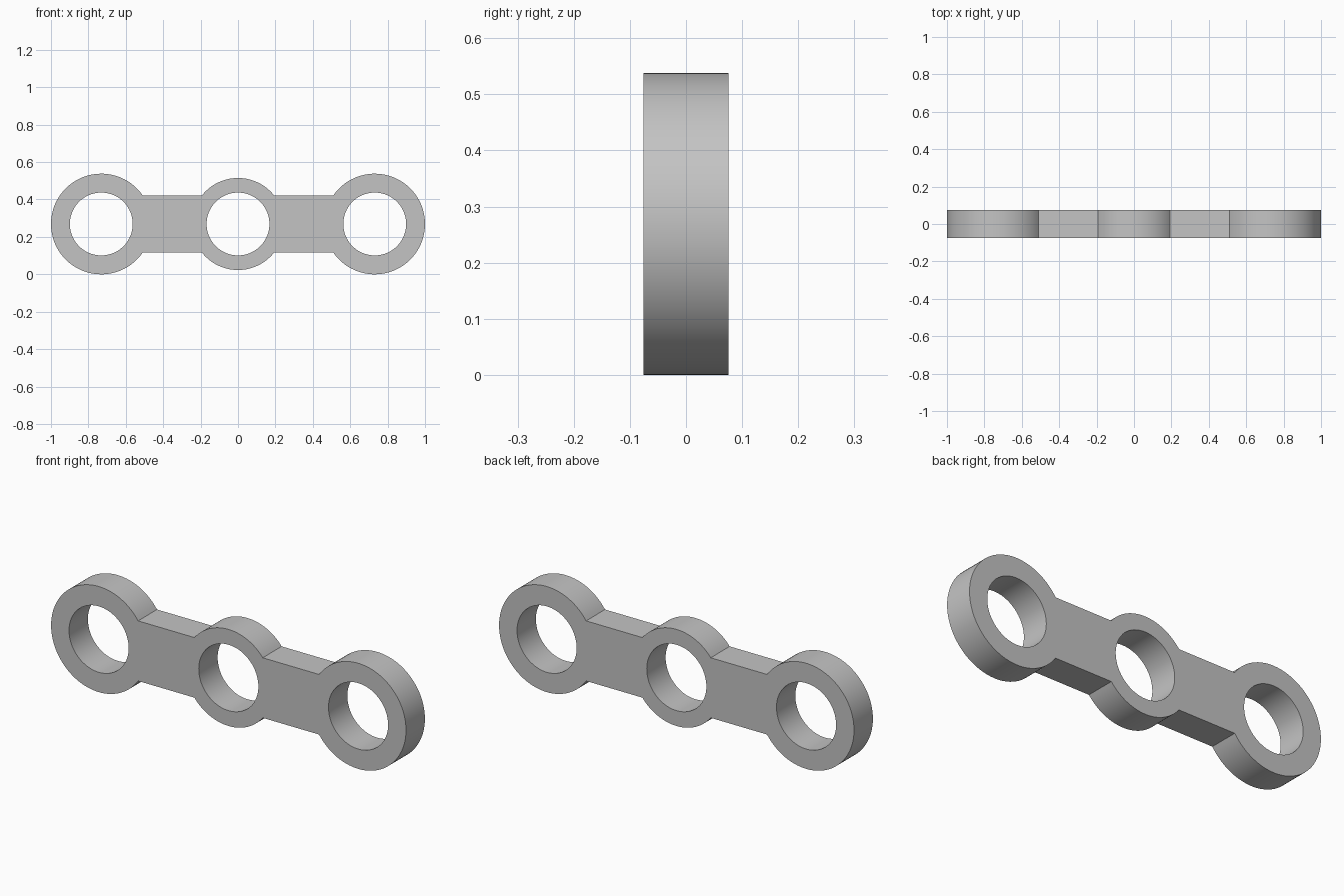
import bpy
import bmesh
from math import asin, cos, sin, pi

END_X, END_R = 0.731, 0.269      # outer rings
MID_R = 0.246                    # centre ring
HOLE_R = 0.168
BAR_HALF = 0.153                 # half height of the connecting bars
DEPTH = 0.152

cube = bpy.data.objects.get("Cube")
if cube:
    bpy.data.objects.remove(cube, do_unlink=True)


def arc(cx, r, start, end, steps):
    """Points along an arc in the XZ plane, on the front face."""
    angles = [start + (end - start) * i / steps for i in range(steps + 1)]
    return [(cx + r * cos(a), -DEPTH / 2, END_R + r * sin(a)) for a in angles]


def add_loop(bm, points):
    """Closed loop of edges."""
    verts = [bm.verts.new(p) for p in points]
    return [bm.edges.new((v, verts[i - 1])) for i, v in enumerate(verts)]


# Outline: right ring, centre top, left ring, centre bottom
end_a = asin(BAR_HALF / END_R)
mid_a = asin(BAR_HALF / MID_R)
outline = (arc(END_X, END_R, end_a - pi, pi - end_a, 72)
           + arc(0, MID_R, mid_a, pi - mid_a, 28)
           + arc(-END_X, END_R, end_a, 2 * pi - end_a, 72)
           + arc(0, MID_R, pi + mid_a, 2 * pi - mid_a, 28))

bm = bmesh.new()
edges = add_loop(bm, outline)

# Three equal through holes
for x in (-END_X, 0, END_X):
    edges += add_loop(bm, arc(x, HOLE_R, 0, 2 * pi, 80)[:-1])

# Fill the front plate and extrude it to the back
bmesh.ops.triangle_fill(bm, edges=edges, use_beauty=True, normal=(0, -1, 0))
result = bmesh.ops.extrude_face_region(bm, geom=bm.faces[:], use_keep_orig=True)
back = [g for g in result["geom"] if isinstance(g, bmesh.types.BMVert)]
bmesh.ops.translate(bm, verts=back, vec=(0, DEPTH, 0))
bmesh.ops.recalc_face_normals(bm, faces=bm.faces[:])

mesh = bpy.data.meshes.new("three_hole_link")
bm.to_mesh(mesh)
bm.free()
link = bpy.data.objects.new("three_hole_link", mesh)
bpy.context.collection.objects.link(link)

# Plain grey material
grey = bpy.data.materials.new("light_grey")
grey.use_nodes = True
colour = (0.55, 0.55, 0.55, 1)
grey.diffuse_color = colour
grey.node_tree.nodes["Principled BSDF"].inputs["Base Color"].default_value = colour
mesh.materials.append(grey)

# Smooth curved walls, crisp rims
bpy.ops.object.select_all(action="DESELECT")
link.select_set(True)
bpy.context.view_layer.objects.active = link
bpy.ops.object.shade_smooth_by_angle(angle=pi / 6)
